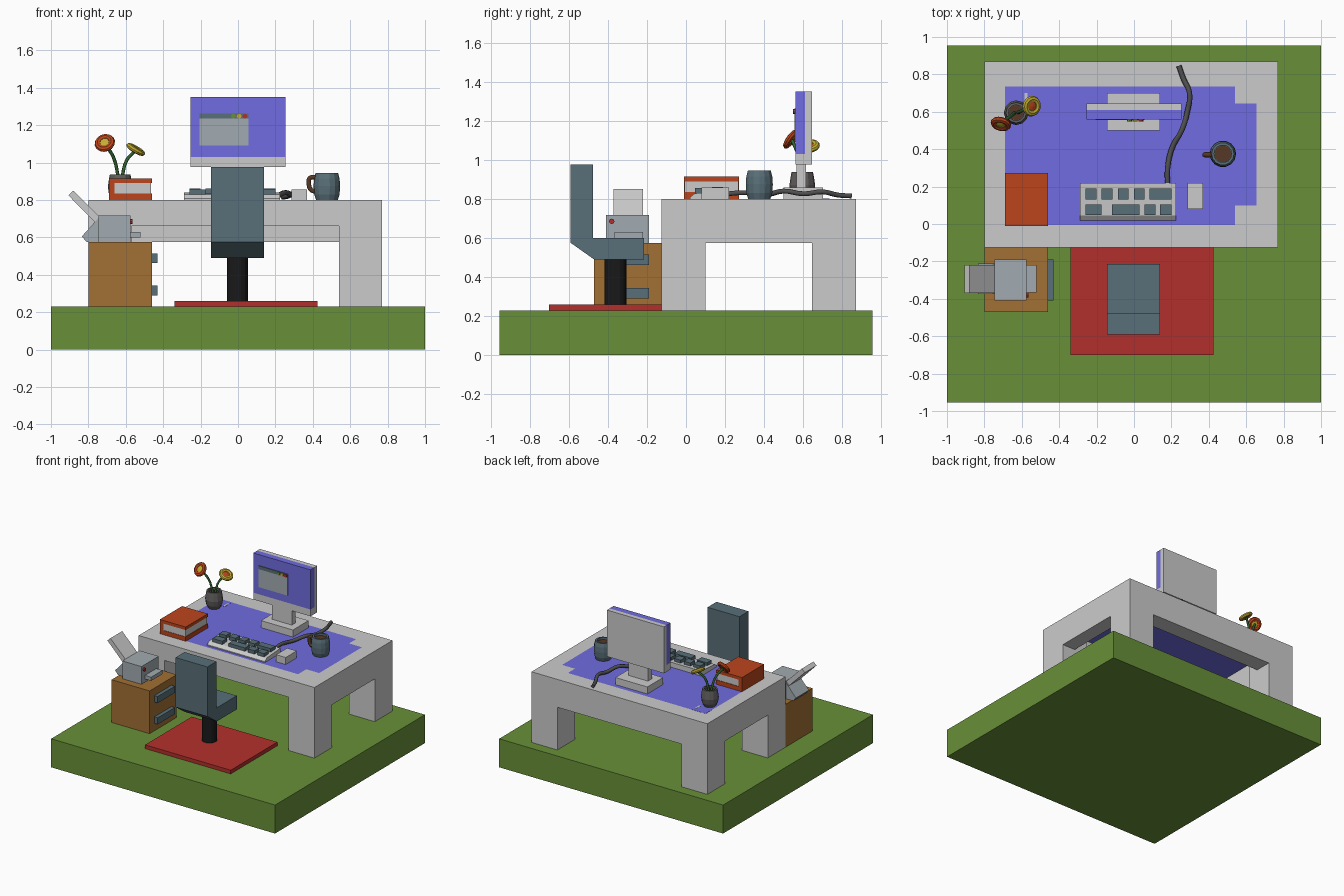
import bpy, bmesh, math
from mathutils import Vector

if "Cube" in bpy.data.objects:
    bpy.data.objects.remove(bpy.data.objects["Cube"])

mats = {}
COL = dict(green=(0.14, 0.28, 0.04), red=(0.45, 0.03, 0.025), blue=(0.16, 0.15, 0.75),
           wood=(0.36, 0.16, 0.035), slate=(0.10, 0.16, 0.19), black=(0.01, 0.01, 0.01),
           orange=(0.5, 0.06, 0.012), yellow=(0.55, 0.42, 0.03), cable=(0.08, 0.08, 0.08),
           stem=(0.03, 0.12, 0.03), brown=(0.09, 0.04, 0.02), pot=(0.12, 0.11, 0.11),
           silver=(0.36, 0.41, 0.44))


def finish(name, bm, col=None, smooth=False):
    bmesh.ops.recalc_face_normals(bm, faces=bm.faces)
    me = bpy.data.meshes.new(name)
    bm.to_mesh(me)
    bm.free()
    ob = bpy.data.objects.new(name, me)
    bpy.context.collection.objects.link(ob)
    if smooth:
        for p in me.polygons:
            p.use_smooth = True
    if col:
        if col not in mats:
            mats[col] = bpy.data.materials.new(col)
            mats[col].diffuse_color = (*COL[col], 1)
        me.materials.append(mats[col])
    return ob


def prism(name, pts, axis, a, b, col=None):
    """Extrude a 2D profile along x (profile y,z), y (x,z) or z (x,y)."""
    bm = bmesh.new()
    put = {'x': lambda p: (a, p[0], p[1]), 'y': lambda p: (p[0], a, p[1]),
           'z': lambda p: (p[0], p[1], a)}[axis]
    f = bm.faces.new([bm.verts.new(put(p)) for p in pts])
    r = bmesh.ops.extrude_face_region(bm, geom=[f])
    d = Vector([(b - a) * (k == axis) for k in 'xyz'])
    bmesh.ops.translate(bm, vec=d, verts=[v for v in r['geom'] if isinstance(v, bmesh.types.BMVert)])
    return finish(name, bm, col)


def box(name, x0, x1, y0, y1, z0, z1, col=None):
    return prism(name, [(x0, y0), (x1, y0), (x1, y1), (x0, y1)], 'z', z0, z1, col)


def lathe(name, prof, centre, normal=(0, 0, 1), n=12, col=None):
    """Revolve (radius, height) points about an axis; zero radii close the ends."""
    bm = bmesh.new()
    rot = Vector((0, 0, 1)).rotation_difference(Vector(normal).normalized())
    rings = []
    for r, h in prof:
        ring = [bm.verts.new(Vector(centre) + rot @ Vector((r * math.cos(t * math.tau / n),
                r * math.sin(t * math.tau / n), h))) for t in range(n)]
        rings.append(ring)
    for p, q in zip(rings, rings[1:]):
        for i in range(n):
            j = (i + 1) % n
            bm.faces.new((p[i], p[j], q[j], q[i]))
    bmesh.ops.remove_doubles(bm, verts=bm.verts, dist=1e-5)
    return finish(name, bm, col)


def tube(name, pts, r, col, res=1):
    cu = bpy.data.curves.new(name, 'CURVE')
    cu.dimensions = '3D'
    cu.bevel_depth, cu.bevel_resolution, cu.use_fill_caps = r, res, True
    cu.resolution_u = 4
    sp = cu.splines.new('BEZIER')
    sp.bezier_points.add(len(pts) - 1)
    for bp, p in zip(sp.bezier_points, pts):
        bp.co = p
        bp.handle_left_type = bp.handle_right_type = 'AUTO'
    tmp = bpy.data.objects.new(name + "_path", cu)
    bm = bmesh.new()
    bm.from_mesh(tmp.to_mesh())
    tmp.to_mesh_clear()
    bpy.data.objects.remove(tmp)
    return finish(name, bm, col)


# ground and floor mat
box("ground", -1, 1, -.955, .955, 0, .23, 'green')
box("floor_mat", -.34, .425, -.70, -.105, .23, .26, 'red')

# desk: four legs, four rails, inset top
X0, X1, Y0, Y1 = -.80, .77, -.125, .87
for nx, (a, b) in {"left": (X0, X0 + .23), "right": (X1 - .23, X1)}.items():
    for ny, (c, d) in {"front": (Y0, .10), "back": (.645, Y1)}.items():
        box(f"{ny}_{nx}_leg", a, b, c, d, .23, .80)
box("front_rail", X0 + .23, X1 - .23, Y0, -.005, .66, .80)
box("back_rail", X0 + .23, X1 - .23, .735, Y1, .575, .80)
box("left_rail", X0, -.69, .10, .645, .575, .80)
box("right_rail", .655, X1, .10, .645, .575, .80)
prism("desk_top", [(-.57, -.005), (.54, -.005), (.54, .10), (.655, .10), (.655, .645), (.54, .645),
                   (.54, .735), (-.57, .735), (-.57, .645), (-.69, .645), (-.69, .10), (-.57, .10)],
      'z', .77, .80, 'blue')
box("desk_top_corner", -.69, -.57, .645, .735, .795, .801, 'blue')
box("desk_top_patch", -.585, -.57, .645, .70, .80, .802)

# drawer cabinet with handles
box("cabinet", -.80, -.46, -.47, -.125, .23, .575, 'wood')
for i, z in enumerate((.29, .462)):
    box(f"drawer_handle_{i}", -.46, -.43, -.41, -.19, z, z + .053, 'slate')

# printer
box("printer_body", -.745, -.575, -.41, -.19, .575, .718, 'silver')
prism("printer_rear", [(-.745, .575), (-.81, .575), (-.835, .605), (-.745, .705)],
      'y', -.375, -.21, 'silver')
prism("paper_feed", [(-.745, .66), (-.745, .715), (-.88, .85), (-.907, .825)], 'y', -.37, -.22)
box("output_tray", -.575, -.52, -.365, -.22, .60, .63, 'silver')
lathe("power_button", [(0, 0), (.014, 0), (.014, .012), (0, .012)], (-.575, -.38, .685), (1, 0, 0), 8, 'red')

# chair
prism("chair_seat", [(-.59, .975), (-.59, .575), (-.47, .49), (-.215, .49), (-.215, .60),
                     (-.475, .60), (-.475, .975)], 'x', -.145, .14, 'slate')
lathe("chair_post", [(0, .26), (.056, .26), (.056, .495), (0, .495)], (-.003, -.36, 0), n=16, col='black')

# monitor
box("monitor_foot", -.145, .14, .50, .70, .80, .857)
box("monitor_neck", -.09, .085, .565, .615, .85, .98)
box("monitor_back", -.255, .255, .61, .645, .975, 1.35)
box("monitor_chin", -.255, .255, .56, .61, .975, 1.03)
box("screen", -.255, .255, .56, .61, 1.03, 1.35, 'blue')
box("screen_window", -.205, .055, .555, .561, 1.09, 1.235, 'silver')
box("window_bar", -.205, .055, .555, .561, 1.235, 1.262, 'slate')
for i, (x, c) in enumerate(((-.025, 'green'), (.006, 'yellow'), (.037, 'red'))):
    lathe(f"window_button_{i}", [(0, 0), (.013, 0), (.013, .008), (0, .008)], (x, .556, 1.248),
          (0, -1, 0), 8, c)

# keyboard and mouse
prism("keyboard", [(.02, .80), (.02, .808), (.045, .828), (.22, .84), (.22, .80)], 'x', -.29, .225)
rows = [(.132, .862, ((-.26, -.20), (-.173, -.115), (-.086, -.03), (0, .057), (.083, .20))),
        (.047, .855, ((-.26, -.173), (-.117, .03), (.055, .115), (.14, .20)))]
for r, (y, z, keys) in enumerate(rows):
    for k, (a, b) in enumerate(keys):
        box(f"key_{r}_{k}", a, b, y, y + .058, .82, z, 'slate')
box("mouse", .285, .37, .08, .22, .80, .857)
tube("keyboard_cable", [(.18, .20, .825), (.18, .30, .832), (.205, .41, .822), (.255, .50, .84),
                        (.285, .60, .826), (.297, .70, .836), (.265, .775, .82), (.24, .845, .815)],
     .014, 'cable')

# book
prism("book_cover", [(-.46, .80), (-.46, .835), (-.66, .835), (-.66, .89), (-.46, .89), (-.46, .915),
                     (-.69, .915), (-.69, .80)], 'y', -.01, .272, 'orange')
box("book_pages", -.665, -.465, -.007, .268, .834, .891)

# mug
mug = (.475, .375, 0)
lathe("mug", [(0, .80), (.058, .80), (.068, .83), (.071, .875), (.068, .915), (.06, .945),
              (.047, .945), (.047, .92), (0, .92)], mug, n=14, col='slate')
lathe("coffee", [(0, .92), (.046, .92), (.046, .928), (0, .928)], mug, n=14, col='brown')
tube("mug_handle", [(.415, .37, .92), (.385, .37, .918), (.379, .37, .885), (.39, .37, .855),
                    (.41, .37, .845)], .014, 'brown')

# vase with two flowers
pot = (-.63, .595, 0)
lathe("vase", [(0, .80), (.045, .80), (.06, .83), (.066, .87), (.06, .91), (.055, .937),
               (.042, .937), (.042, .91), (0, .91)], pot, n=12, col='pot')
lathe("soil", [(0, .91), (.041, .91), (.041, .918), (0, .918)], pot, n=12, col='brown')
flowers = [((-.712, .535, 1.105), (-.2, -.78, .55), 'orange', 'yellow'),
           ((-.547, .63, 1.07), (.5, -.12, .85), 'yellow', 'orange')]
for i, (c, nrm, petal, core) in enumerate(flowers):
    c, nv = Vector(c), Vector(nrm).normalized()
    ring = [(.038 + .018 * math.cos(t * math.tau / 8), .015 * math.sin(t * math.tau / 8))
            for t in range(9)]
    lathe(f"petals_{i}", ring, c, nv, 14, petal)
    lathe(f"flower_core_{i}", [(0, -.008), (.026, -.008), (.026, .008), (0, .012)], c, nv, 10, core)
    base = Vector((pot[0] + (-.008, .008)[i], pot[1], .91))
    mid = base.lerp(c, .35) + Vector((0, 0, .045))
    tube(f"stem_{i}", [base, mid, c - nv * .01], .009, 'stem')

for m in bpy.data.materials:
    if m.users and not m.is_grease_pencil:
        m.use_nodes = True
        m.node_tree.nodes["Principled BSDF"].inputs["Base Color"].default_value = m.diffuse_color
